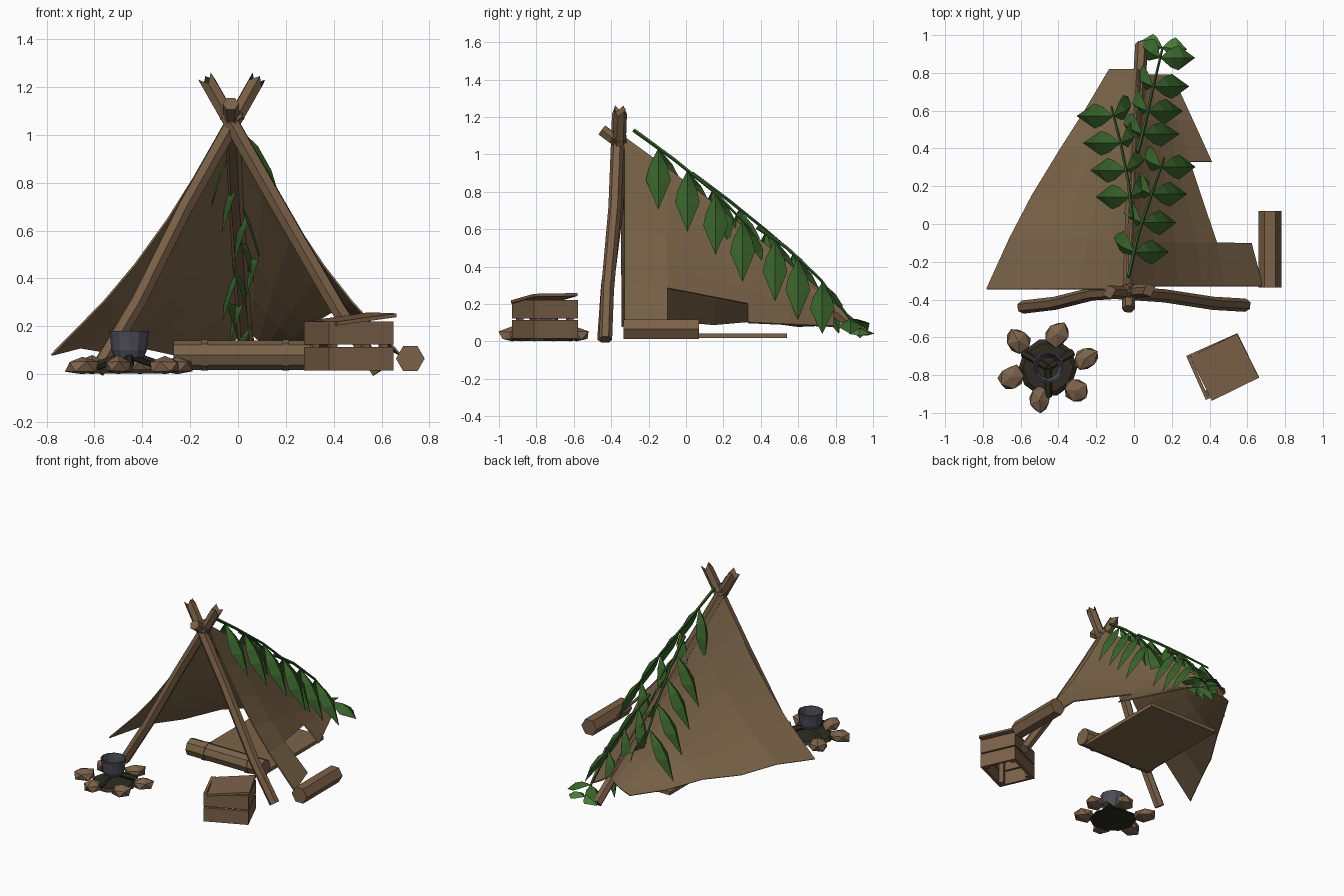
import bpy, bmesh, math, random
from mathutils import Vector, Matrix

random.seed(4)
cube = bpy.data.objects.get("Cube")
if cube:
    bpy.data.objects.remove(cube)


def material(name, r, g, b):
    m = bpy.data.materials.new(name)
    col = [(c / 255) ** 2.2 for c in (r, g, b)] + [1]
    m.use_nodes = True
    m.diffuse_color = col
    m.node_tree.nodes["Principled BSDF"].inputs["Base Color"].default_value = col
    return m


WOOD = material("wood", 122, 97, 73)
CANVAS = material("canvas", 122, 100, 74)
STONE = material("stone", 124, 99, 76)
LEAF = material("leaf green", 59, 99, 46)
FRESH = material("fresh leaf green", 74, 124, 58)
STEM = material("stem green", 53, 90, 42)
IRON = material("iron grey", 77, 78, 87)
CHAR = material("charcoal", 50, 48, 37)


def finish(name, bm, mat):
    bmesh.ops.recalc_face_normals(bm, faces=bm.faces)
    me = bpy.data.meshes.new(name)
    bm.to_mesh(me)
    bm.free()
    me.materials.append(mat)
    ob = bpy.data.objects.new(name, me)
    bpy.context.collection.objects.link(ob)
    return ob


def thicken(ob, amount, offset=0):
    mod = ob.modifiers.new("thickness", "SOLIDIFY")
    mod.thickness = amount
    mod.offset = offset


def limb(name, path, radius, mat, sides=6, split=0, tip=1.0):
    """Faceted tube along a path; split makes the far end ragged."""
    bm = bmesh.new()
    path = [Vector(p) for p in path]
    rings = []
    last = len(path) - 1
    for i, p in enumerate(path):
        axis = (path[min(i + 1, last)] - path[max(i - 1, 0)]).normalized()
        side = axis.cross(Vector((0, 0, 1)) if abs(axis.z) < 0.9 else Vector((0, 1, 0))).normalized()
        up = side.cross(axis)
        r = radius * (1 + (tip - 1) * i / last)
        ring = []
        for k in range(sides):
            a = math.tau * k / sides
            q = p + (side * math.cos(a) + up * math.sin(a)) * r
            if split and i == last:
                q += axis * split * (-1) ** k
            ring.append(bm.verts.new(q))
        rings.append(ring)
    for a, b in zip(rings, rings[1:]):
        for k in range(sides):
            j = (k + 1) % sides
            bm.faces.new((a[k], a[j], b[j], b[k]))
    bm.faces.new(rings[0])
    bm.faces.new(rings[-1])
    return finish(name, bm, mat)


def box(name, size, matrix, mat):
    bm = bmesh.new()
    bmesh.ops.create_cube(bm, size=1, matrix=matrix @ Matrix.Diagonal((*size, 1)))
    return finish(name, bm, mat)


# Tent poles and lashing
limb("right_pole", [(-.59, -.44, .01), (-.42, -.42, .3), (-.22, -.37, .7), (.08, -.35, 1.23)], .035, WOOD, split=.018)
limb("left_pole", [(.59, -.43, .01), (.42, -.42, .27), (.16, -.38, .72), (-.13, -.36, 1.23)], .035, WOOD, split=.018)
limb("ridge_pole", [(-.03, -.45, 1.13), (-.01, .1, .72), (.04, .95, .04)], .034, WOOD)
for n, tilt in enumerate((-.05, .05)):
    limb("lashing_%d" % n, [(-.025 - tilt * .5, -.36, 1.06), (-.025 + tilt * .5, -.36, 1.1)], .043, WOOD, sides=8)


# Canvas halves draped over the ridge, the left one torn at the hem
def canvas_side(name, hem, torn=None):
    bm = bmesh.new()
    steps = (0, .07, .18, .36, .54, .71, 1)
    rows = []
    for x, y, z in hem:
        back = y + .34
        top = Vector((-.02 + .04 * back, y, 1.08 - .79 * back))
        foot = Vector((x, y, z))
        drape = .02 + .025 * math.sin(math.pi * back / 1.17)
        row = []
        for t in steps:
            p = top.lerp(foot, t)
            p.z += drape * (1 - t) ** 6 - .085 * math.sin(math.pi * t) * (top.z - z)
            row.append(bm.verts.new(p))
        rows.append(row)
    for i in range(len(rows) - 1):
        for j in range(len(steps) - 1):
            if i == torn and j == len(steps) - 2:
                continue
            a, b = rows[i], rows[i + 1]
            bm.faces.new((a[j], a[j + 1], b[j + 1], b[j]))
    ob = finish(name, bm, CANVAS)
    thicken(ob, .008)


canvas_side("canvas_right", [(-.78, -.345, .08), (-.66, -.08, .11), (-.54, .15, .09), (-.4, .38, .11), (-.26, .6, .08), (-.13, .82, .09)])
canvas_side("canvas_left", [(.68, -.33, .08), (.62, -.1, .11), (.41, .33, .1), (.31, .55, .09), (.2, .79, .08)], torn=1)


# Climbing vines with folded, drooping leaves
def leaf(bm, base, reach, width):
    base, reach = Vector(base), Vector(reach)
    across = Vector((0, 1, 0))
    across = (across - reach * across.dot(reach) / reach.length_squared).normalized() * width
    lift = reach.cross(across).normalized()
    lift *= width * (.5 if lift.z > 0 else -.5)
    b, tip = bm.verts.new(base), bm.verts.new(base + reach)
    mid = [bm.verts.new(base + reach * t + lift) for t in (.3, .6)]
    for s in (1, -1):
        e = [bm.verts.new(base + reach * t + across * s * w) for t, w in ((.3, .75), (.52, 1))]
        for f in ((b, e[0], mid[0]), (mid[0], e[0], e[1], mid[1]), (mid[1], e[1], tip)):
            bm.faces.new(f)


def along(path, t):
    f = t * (len(path) - 1)
    i = min(int(f), len(path) - 2)
    return Vector(path[i]).lerp(Vector(path[i + 1]), f - i)


vines = {
    "front_vine": [(-.03, -.28, 1.13), (.02, -.06, .97), (.09, .15, .8), (.16, .35, .6)],
    "side_vine": [(-.01, .03, .9), (-.03, .22, .76), (-.07, .42, .6), (-.12, .62, .43)],
    "back_vine": [(.02, .38, .61), (.06, .54, .5), (.1, .72, .33), (.15, .93, .05)],
}
for name, path in vines.items():
    limb(name + "_stem", path, .011, STEM, sides=5, tip=.6)
    lean = 1 if path[-1][0] > path[0][0] else -1
    bm = bmesh.new()
    for n in range(4):
        p = along(path, .2 + .24 * n)
        drop = min(.33, max(.02, p.z - .04))
        # Leaves on the leaning side spread wide, the others sweep back along the vine
        leaf(bm, p, (lean * random.uniform(.18, .2), 0, -drop), .066)
        leaf(bm, p, (-lean * .11, .09, -drop), .066)
    finish(name + "_leaves", bm, LEAF)

# Young leaves spread on the ground where the last vine ends
bm = bmesh.new()
for reach in ((-.12, .03, -.02), (.13, -.01, -.02)):
    leaf(bm, (.15, .935, .05), reach, .058)
finish("vine_tip_leaves", bm, FRESH)

# Bedroll with straps and unrolled mat
limb("bedroll", [(-.27, -.15, .08), (.32, -.15, .08)], .06, CANVAS, sides=8)
for n, x in enumerate((-.14, .2)):
    limb("bedroll_strap_%d" % n, [(x - .014, -.15, .08), (x + .014, -.15, .08)], .065, WOOD, sides=8)
box("sleeping_mat", (.55, .69, .025), Matrix.Translation((.025, .195, .03)), CANVAS)

# Log seat
limb("log_seat", [(.72, -.335, .065), (.72, .07, .065)], .06, WOOD)

# Crate of two plank courses with a skewed lid
crate = Matrix.Translation((.463, -.755, 0)) @ Matrix.Rotation(math.radians(24), 4, "Z")
W, D, T = .295, .255, .018
for z in (.065, .172):
    for s in (-1, 1):
        box("crate_long_plank", (W, T, .098), crate @ Matrix.Translation((0, s * (D - T) / 2, z)), WOOD)
        box("crate_short_plank", (T, D - 2 * T, .098), crate @ Matrix.Translation((s * (W - T) / 2, 0, z)), WOOD)
for sx in (-1, 1):
    for sy in (-1, 1):
        box("crate_post", (.03, .03, .19), crate @ Matrix.Translation((sx * (W / 2 - .033), sy * (D / 2 - .033), .115)), WOOD)
lid = Matrix.Translation((.48, -.758, .231)) @ Matrix.Rotation(math.radians(-6), 4, "Y") @ Matrix.Rotation(math.radians(4), 4, "X")
box("crate_lid", (.28, .26, .016), lid @ Matrix.Rotation(math.radians(26), 4, "Z"), WOOD)

# Campfire ash bed, firewood and stone ring
fx, fy = -.455, -.76
limb("ash_bed", [(fx, fy, .002), (fx, fy, .02)], .155, CHAR, sides=10, tip=.85)
for n, deg in enumerate((-90, 32, 150)):
    c, s = math.cos(math.radians(deg)), math.sin(math.radians(deg))
    limb("firewood_%d" % n, [(fx + c * .155, fy + s * .155, .035), (fx - c * .01, fy - s * .01, .085)], .02, CHAR)
stones = [(-.61, -.62), (-.41, -.585), (-.255, -.71), (-.305, -.88), (-.5, -.93), (-.65, -.81)]
for n, (x, y) in enumerate(stones):
    bm = bmesh.new()
    bmesh.ops.create_icosphere(bm, subdivisions=1, radius=1)
    turn = Matrix.Rotation(math.atan2(y - fy, x - fx) + random.uniform(-.4, .4), 4, "Z")
    for v in bm.verts:
        v.co *= random.uniform(.86, 1.1)
        p = turn @ Vector((v.co.x * .079, v.co.y * .066, v.co.z * .045))
        v.co = (x + p.x, y + p.y, max(0, .032 + p.z))
    finish("fire_stone_%d" % n, bm, STONE)

# Cooking pot, an open lathed shell
bm = bmesh.new()
profile = [(.062, .07), (.074, .1), (.079, .15), (.084, .18)]
rings = [[bm.verts.new((fx + r * math.cos(math.tau * k / 12), fy + r * math.sin(math.tau * k / 12), z))
          for k in range(12)] for r, z in profile]
for a, b in zip(rings, rings[1:]):
    for k in range(12):
        bm.faces.new((a[k], a[(k + 1) % 12], b[(k + 1) % 12], b[k]))
thicken(finish("cooking_pot", bm, IRON), .008, -1)
